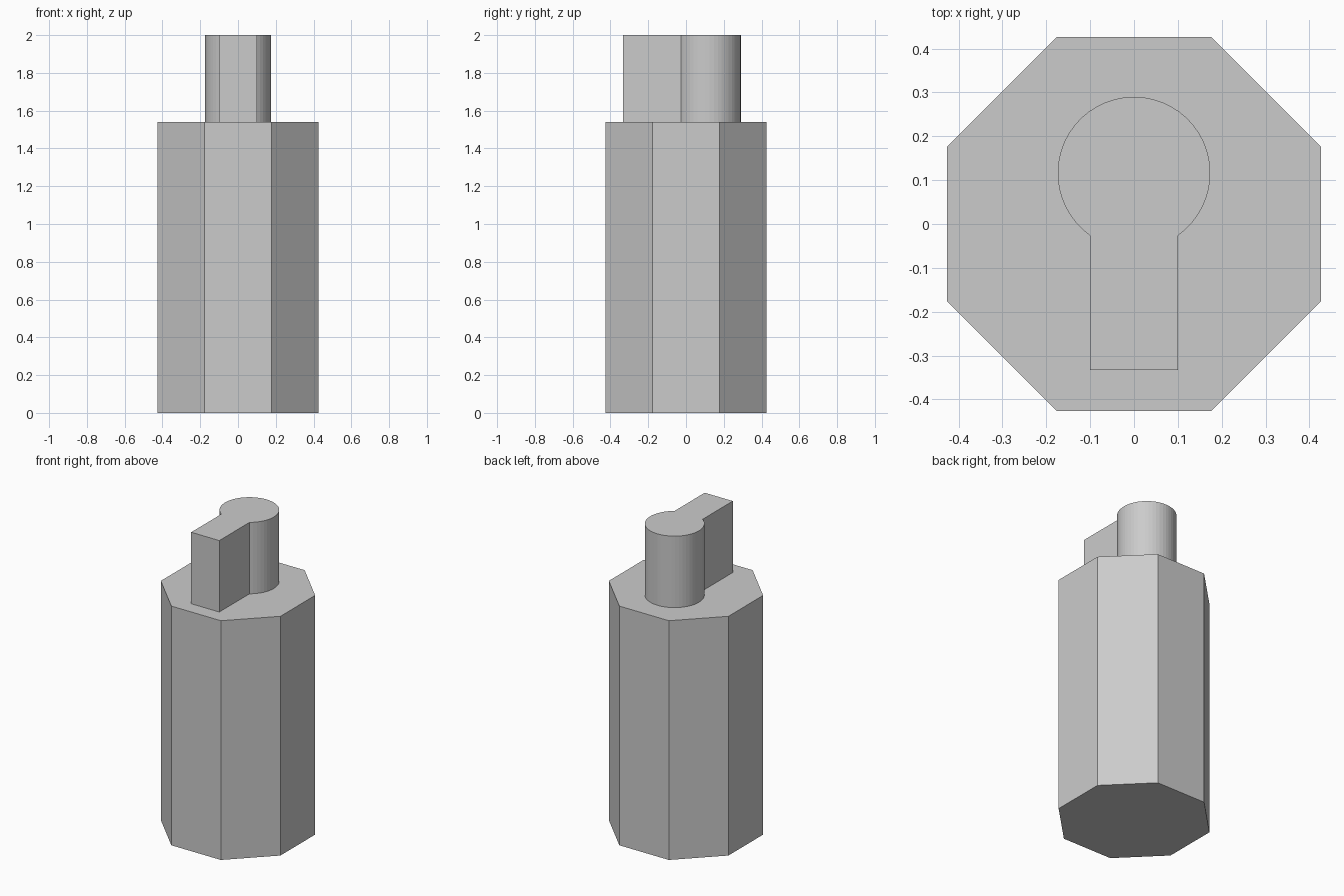
import bpy
import bmesh
from math import cos, sin, pi, atan2, sqrt

if "Cube" in bpy.data.objects:
    bpy.data.objects.remove(bpy.data.objects["Cube"])


def prism(name, profile, z0, z1):
    """Extrude a closed counter-clockwise xy profile from z0 to z1."""
    bm = bmesh.new()
    base = bm.faces.new([bm.verts.new((x, y, z0)) for x, y in profile])
    top = bmesh.ops.extrude_face_region(bm, geom=[base], use_keep_orig=True)
    verts = [v for v in top["geom"] if isinstance(v, bmesh.types.BMVert)]
    bmesh.ops.translate(bm, verts=verts, vec=(0, 0, z1 - z0))
    bmesh.ops.recalc_face_normals(bm, faces=bm.faces)
    mesh = bpy.data.meshes.new(name)
    bm.to_mesh(mesh)
    bm.free()
    obj = bpy.data.objects.new(name, mesh)
    bpy.context.collection.objects.link(obj)
    return obj


BODY_TOP, TOTAL = 1.54, 2.0

# Octagonal body, flat sides facing the axes
apothem = 0.426
radius = apothem / cos(pi / 8)
octagon = [(radius * cos(pi / 8 + i * pi / 4), radius * sin(pi / 8 + i * pi / 4))
           for i in range(8)]
prism("octagonal_body", octagon, 0, BODY_TOP)

# Keyhole-shaped boss: round head running into a straight tab
r, cy, half_w, tab_y = 0.174, 0.116, 0.10, -0.333
start = atan2(-sqrt(r * r - half_w * half_w), half_w)
sweep = pi - 2 * start
steps = 40
keyhole = [(r * cos(start + sweep * i / steps), cy + r * sin(start + sweep * i / steps))
           for i in range(steps + 1)]
keyhole += [(-half_w, tab_y), (half_w, tab_y)]
prism("keyhole_boss", keyhole, BODY_TOP, TOTAL)
